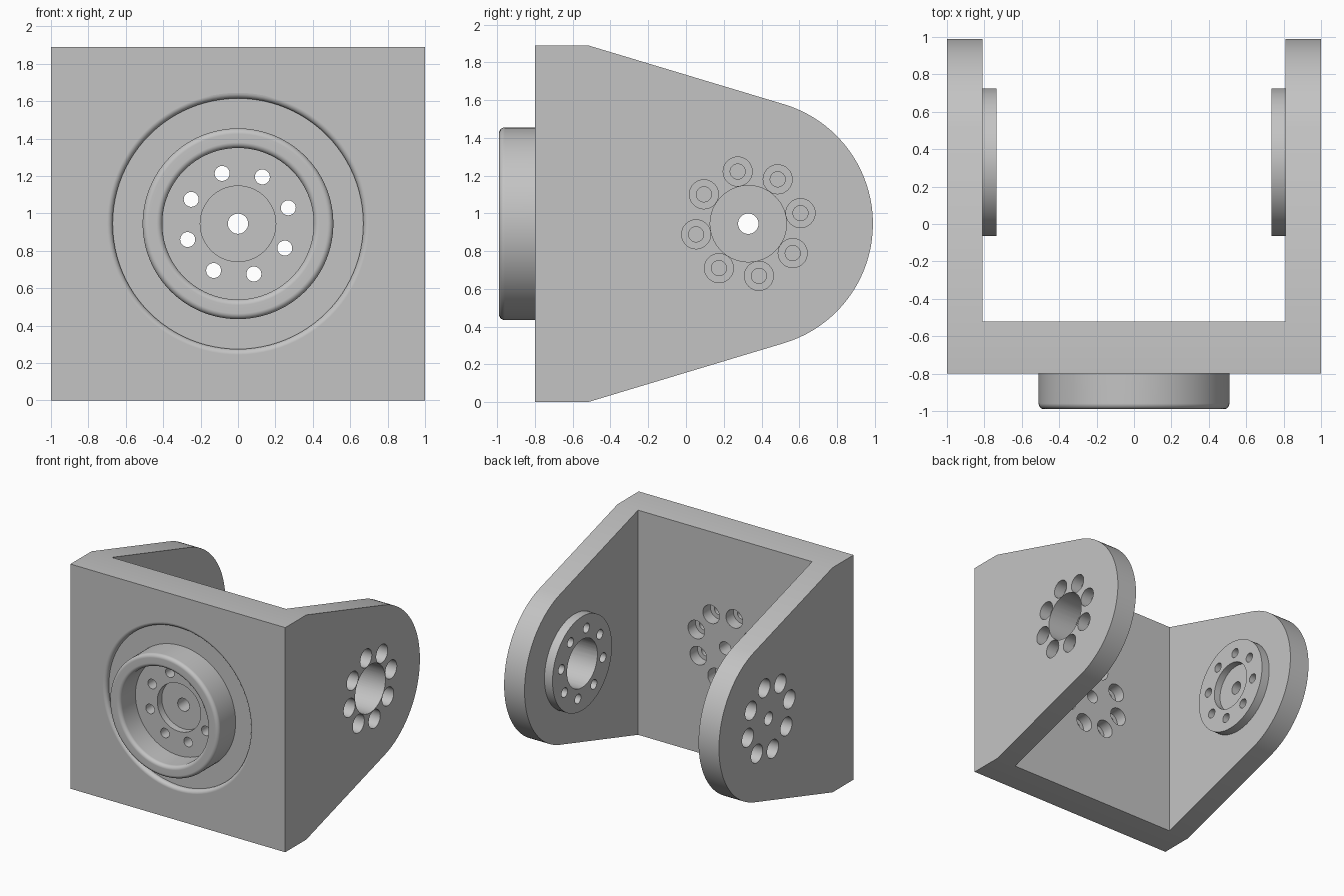
import bpy, bmesh, math
from mathutils import Matrix, Vector

cube = bpy.data.objects.get("Cube")
if cube:
    bpy.data.objects.remove(cube)

MID_Z = 0.945          # height of every hub axis
ARM_Y = 0.33           # pivot position along the arms
HALF, INNER = 1.0, 0.81
FRONT, BACK = -0.8, -0.52
BOLT_RING, BOLT_R, BORE_R, BORE_DEPTH = 0.282, 0.04, 0.077, 0.1
HUB_R, PIN_R, HUB_THICK, RECESS = 0.202, 0.054, 0.265, 0.06

grey = bpy.data.materials.new("light_grey")
grey.use_nodes = True
grey.diffuse_color = (0.55, 0.55, 0.55, 1)
grey.node_tree.nodes["Principled BSDF"].inputs["Base Color"].default_value = grey.diffuse_color


def finish(bm, name):
    bmesh.ops.recalc_face_normals(bm, faces=bm.faces)
    mesh = bpy.data.meshes.new(name)
    bm.to_mesh(mesh)
    bm.free()
    mesh.materials.append(grey)
    obj = bpy.data.objects.new(name, mesh)
    bpy.context.collection.objects.link(obj)
    return obj


def turn(bm, profile, matrix, steps=64, closed=False):
    """Revolve (radius, height) points around the local z axis of matrix."""
    part = bmesh.new()
    verts = [part.verts.new((r, 0, h)) for r, h in profile]
    edges = [part.edges.new(pair) for pair in zip(verts, verts[1:])]
    if closed:
        edges.append(part.edges.new((verts[-1], verts[0])))
    bmesh.ops.spin(part, geom=verts + edges, axis=(0, 0, 1), cent=(0, 0, 0),
                   angle=math.tau, steps=steps)
    bmesh.ops.remove_doubles(part, verts=part.verts, dist=1e-5)
    bmesh.ops.recalc_face_normals(part, faces=part.faces)
    part.transform(matrix)
    temp = bpy.data.meshes.new("temp")
    part.to_mesh(temp)
    part.free()
    bm.from_mesh(temp)
    bpy.data.meshes.remove(temp)


def stepped(r1, h1, step, r2, h2):
    return [(0, h1), (r1, h1), (r1, step), (r2, step), (r2, h2), (0, h2)]


def arc(cx, cy, radius, start, end, steps):
    angles = [math.radians(start + (end - start) * i / steps) for i in range(steps + 1)]
    return [(cx + radius * math.cos(a), cy + radius * math.sin(a)) for a in angles]


def apply_boolean(target, tool, operation):
    tool.hide_render = True
    mod = target.modifiers.new("cut", "BOOLEAN")
    mod.operation, mod.solver, mod.object = operation, "EXACT", tool
    bpy.context.view_layer.objects.active = target
    bpy.ops.object.modifier_apply(modifier=mod.name)
    bpy.data.objects.remove(tool)


def smooth(obj):
    bpy.ops.object.select_all(action="DESELECT")
    obj.select_set(True)
    bpy.context.view_layer.objects.active = obj
    bpy.ops.object.shade_smooth_by_angle(angle=math.radians(30))
    mod = obj.modifiers.new("clean_shading", "WEIGHTED_NORMAL")
    mod.keep_sharp = True


# Axis frames: local z runs backwards for the front, outwards for the arms
def front_axis(x=0, z=0):
    return Matrix.Translation((x, 0, MID_Z + z)) @ Matrix.Rotation(-math.pi / 2, 4, "X")


def arm_axis(side, y=0, z=0):
    return Matrix.Translation((0, ARM_Y + y, MID_Z + z)) @ Matrix.Rotation(side * math.pi / 2, 4, "Y")


# Bracket body: rounded side profile pulled across the full width
tilt = 73.4
outline = [(FRONT, 0), (BACK, 0)]
outline += arc(ARM_Y, MID_Z, 0.66, -tilt, tilt, 40)
outline += [(BACK, 2 * MID_Z), (FRONT, 2 * MID_Z)]
bm = bmesh.new()
face = bm.faces.new([bm.verts.new((-HALF, y, z)) for y, z in outline])
pulled = bmesh.ops.extrude_face_region(bm, geom=[face])["geom"]
bmesh.ops.translate(bm, vec=(2 * HALF, 0, 0),
                    verts=[v for v in pulled if isinstance(v, bmesh.types.BMVert)])
body = finish(bm, "bracket_body")

# Open space between the two arms
bm = bmesh.new()
bmesh.ops.create_cube(bm, size=1)
bm.transform(Matrix.Translation((0, BACK + 1.5, MID_Z)) @ Matrix.Diagonal((2 * INNER, 3, 3, 1)))
apply_boolean(body, finish(bm, "arm_gap"), "DIFFERENCE")

# Raised hub discs on the inner faces of the arms
hub_face = HALF - HUB_THICK
bm = bmesh.new()
for side in (-1, 1):
    turn(bm, [(0, hub_face), (0.395, hub_face), (0.395, 0.9), (0, 0.9)], arm_axis(side))
apply_boolean(body, finish(bm, "hub_discs"), "UNION")

# Front pocket and the shallow round-edged groove around the collar
floor = BACK - HUB_THICK
groove = FRONT + 0.04
pocket = [(0, floor), (0.45, floor), (0.45, groove), (0.67, groove)]
pocket += arc(0.7, FRONT + 0.03, 0.03, 180, 270, 6)
pocket += [(0.7, FRONT - 0.1), (0, FRONT - 0.1)]
bm = bmesh.new()
turn(bm, pocket, front_axis(), 96)
apply_boolean(body, finish(bm, "front_pocket"), "DIFFERENCE")

# Centre holes and rings of counterbored bolt holes
bm = bmesh.new()
start = floor - 0.03
turn(bm, stepped(HUB_R, start, floor + RECESS, PIN_R, BACK + 0.05), front_axis())
turn(bm, stepped(HUB_R, hub_face - 0.03, hub_face + RECESS, PIN_R, HALF + 0.05), arm_axis(-1))
turn(bm, [(0, 0.7), (HUB_R, 0.7), (HUB_R, HALF + 0.05), (0, HALF + 0.05)], arm_axis(1))
for i in range(8):
    a = math.radians(17.5 + 45 * i)
    turn(bm, stepped(BOLT_R, start, BACK - BORE_DEPTH, BORE_R, BACK + 0.05),
         front_axis(BOLT_RING * math.cos(a), BOLT_RING * math.sin(a)), 32)
    for side in (-1, 1):
        a = math.radians(side * 11.5 + 45 * i)
        turn(bm, stepped(BOLT_R, hub_face - 0.03, HALF - BORE_DEPTH, BORE_R, HALF + 0.05),
             arm_axis(side, BOLT_RING * math.cos(a), BOLT_RING * math.sin(a)), 32)
apply_boolean(body, finish(bm, "hole_cutters"), "DIFFERENCE")
smooth(body)

# Round-edged collar standing out from the front
tip, fillet = -0.99, 0.03
ring = [(0.405, groove + 0.01), (0.51, groove + 0.01)]
ring += arc(0.51 - fillet, tip + fillet, fillet, 0, -90, 6)
ring += arc(0.405 + fillet, tip + fillet, fillet, -90, -180, 6)
bm = bmesh.new()
turn(bm, ring, front_axis(), 96, closed=True)
smooth(finish(bm, "front_collar"))
